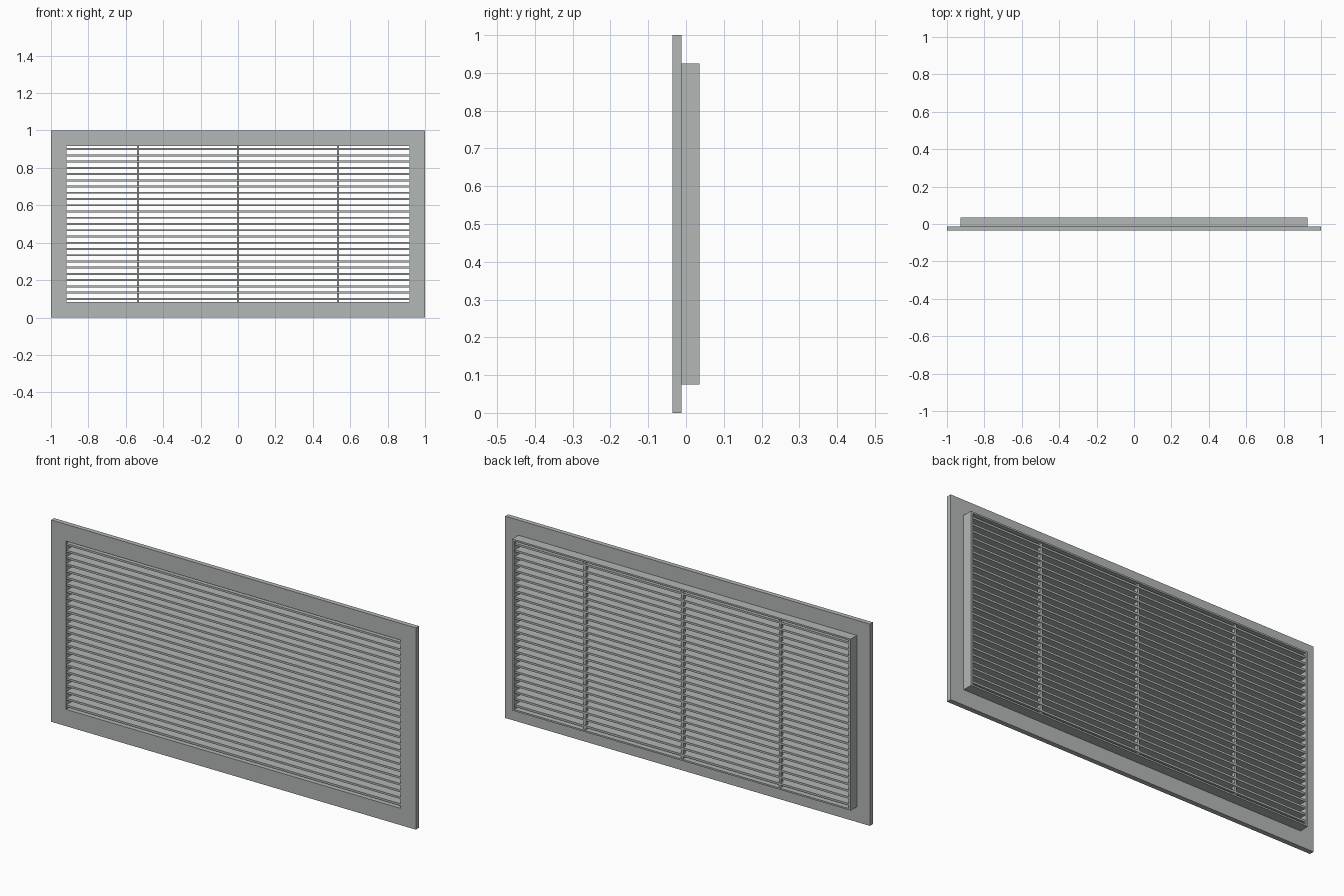
import bpy, bmesh

if "Cube" in bpy.data.objects:
    bpy.data.objects.remove(bpy.data.objects["Cube"])

metal = bpy.data.materials.new("grey_metal")
metal.diffuse_color = (0.45, 0.475, 0.46, 1)
metal.use_nodes = True
metal.node_tree.nodes["Principled BSDF"].inputs["Base Color"].default_value = metal.diffuse_color

CZ = 0.5                          # mid height of the grille
Y0, Y1, Y2 = -0.036, -0.0125, 0.036   # plate front, plate back, collar back
IN_X, IN_Z = 0.917, 0.417         # half size of the opening


def finish(name, bm):
    bmesh.ops.recalc_face_normals(bm, faces=bm.faces)
    mesh = bpy.data.meshes.new(name)
    bm.to_mesh(mesh)
    bm.free()
    mesh.materials.append(metal)
    obj = bpy.data.objects.new(name, mesh)
    bpy.context.collection.objects.link(obj)
    return obj


def box(name, x, y, z):
    """Box from (min, max) ranges."""
    bm = bmesh.new()
    bmesh.ops.create_cube(bm, size=1)
    for v in bm.verts:
        v.co = [r[0] if c < 0 else r[1] for c, r in zip(v.co, (x, y, z))]
    return finish(name, bm)


def ring(name, out_x, out_z, y0, y1):
    """Rectangular frame around the opening."""
    bm = bmesh.new()
    corners = ((-1, -1), (1, -1), (1, 1), (-1, 1))
    loops = [[bm.verts.new((sx * hx, y, CZ + sz * hz)) for sx, sz in corners]
             for hx, hz, y in ((out_x, out_z, y0), (out_x, out_z, y1),
                               (IN_X, IN_Z, y1), (IN_X, IN_Z, y0))]
    for i in range(4):
        a, b = loops[i], loops[(i + 1) % 4]
        for j in range(4):
            k = (j + 1) % 4
            bm.faces.new((a[j], a[k], b[k], b[j]))
    return finish(name, bm)


# Front flange and rear collar
ring("front_flange", 1.0, 0.5, Y0, Y1)
ring("rear_collar", 0.928, 0.425, Y1, Y2)

# Horizontal louvre blades
COUNT = 25
pitch = 2 * IN_Z / COUNT
for i in range(COUNT):
    z = CZ - IN_Z + pitch * (i + 0.5)
    box(f"blade_{i + 1}", (-0.92, 0.92), (-0.034, 0.031), (z - 0.005, z + 0.005))

# Vertical support bars behind the blades
for i, x in enumerate((-0.535, 0, 0.535)):
    box(f"support_bar_{i + 1}", (x - 0.006, x + 0.006), (0.012, 0.029),
        (CZ - IN_Z - 0.003, CZ + IN_Z + 0.003))
